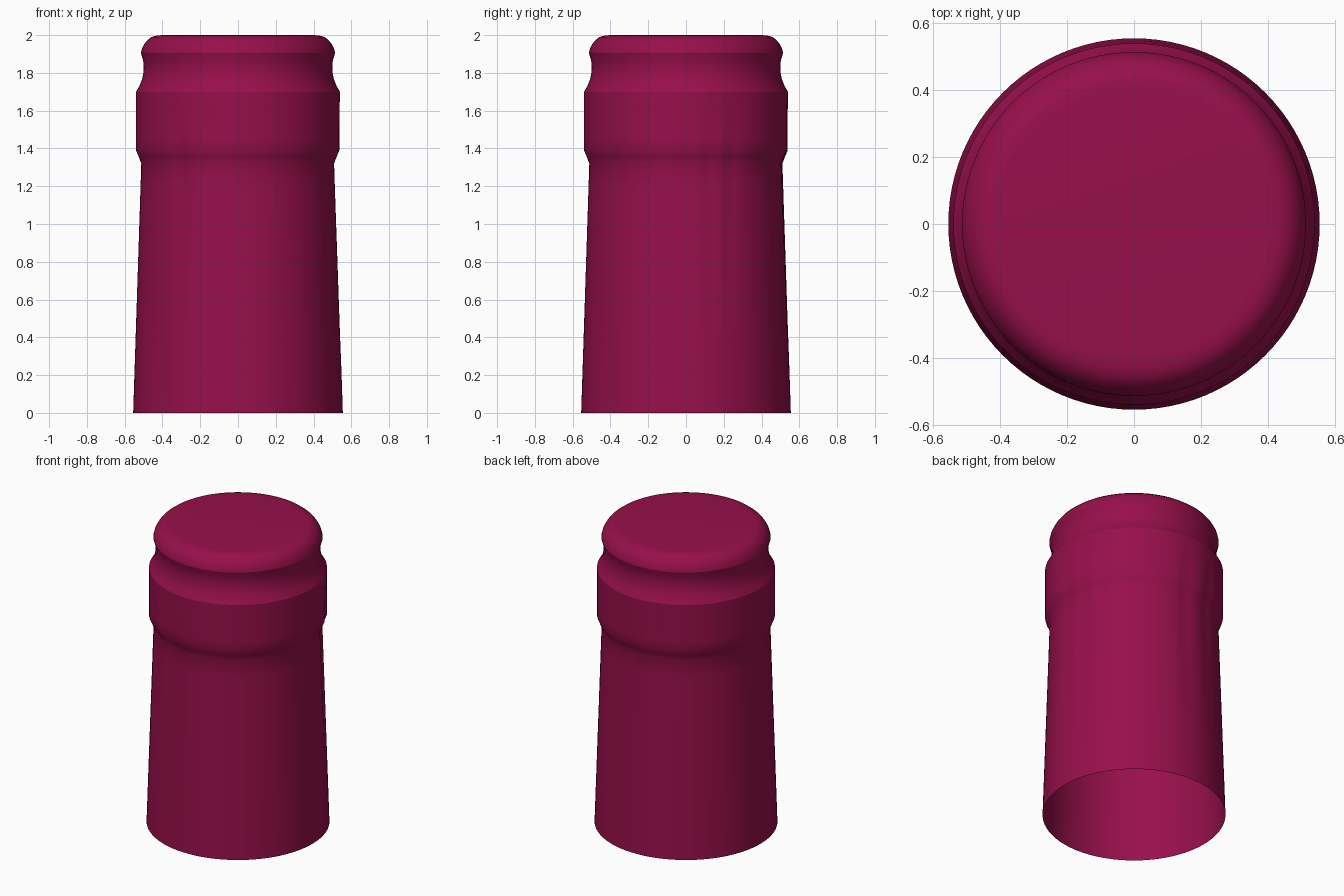
import bpy, bmesh, math

if "Cube" in bpy.data.objects:
    bpy.data.objects.remove(bpy.data.objects["Cube"])

SEG = 96

# Outline (radius, height) of the thin foil sleeve, open at the bottom
skirt = [(0.555 - 0.043 * i / 12, 1.32 * i / 12) for i in range(13)]
band = [(0.524, 1.352), (0.54, 1.39), (0.54, 1.45), (0.54, 1.51),
        (0.54, 1.57), (0.54, 1.63), (0.54, 1.70)]
neck = [(0.522, 1.73), (0.508, 1.765), (0.501, 1.80), (0.499, 1.83),
        (0.502, 1.865), (0.514, 1.905)]
cap = [(0.508, 1.93), (0.497, 1.952), (0.48, 1.973), (0.458, 1.99),
       (0.43, 1.998), (0.40, 2.0)]
profile = skirt + band + neck + cap
sharp_heights = (1.70, 1.905)

# Pressed folds: azimuth in degrees, width, depth
folds = [(0, 3.5, .007), (14, 4, .009), (27, 4, .008), (87, 4, .008),
         (108, 4, .008), (234, 5, .009), (254, 5, .006)]


def fold_offset(az, z):
    """Radial change from the folds, fading at the hem and the neck."""
    fade = min(1, max(0, (z - 0.2) / 1.0)) * min(1, max(0, (1.68 - z) / 0.2))
    total = 0
    for a, w, d in folds:
        delta = (az - a + 180) % 360 - 180
        total -= d * math.exp(-(delta / w) ** 2)
    return total * fade


bm = bmesh.new()
rings = []
for r, z in profile:
    ring = []
    for i in range(SEG):
        az = 360 * i / SEG
        rr = r + fold_offset(az, z)
        t = math.radians(az)
        ring.append(bm.verts.new((rr * math.cos(t), rr * math.sin(t), z)))
    rings.append(ring)
for lo, hi in zip(rings, rings[1:]):
    for i in range(SEG):
        j = (i + 1) % SEG
        bm.faces.new((lo[i], lo[j], hi[j], hi[i]))

# Flat top disc
bm.faces.new(rings[-1])
for f in bm.faces:
    f.smooth = True

# Crisp creases above the band and under the cap
for e in bm.edges:
    if any(all(abs(v.co.z - h) < 1e-4 for v in e.verts) for h in sharp_heights):
        e.smooth = False

mesh = bpy.data.meshes.new("foil_sleeve")
bm.to_mesh(mesh)
bm.free()
sleeve = bpy.data.objects.new("foil_sleeve", mesh)
bpy.context.collection.objects.link(sleeve)

mat = bpy.data.materials.new("burgundy foil")
mat.diffuse_color = (0.31, 0.005, 0.07, 1)
mat.use_nodes = True
mat.node_tree.nodes["Principled BSDF"].inputs["Base Color"].default_value = mat.diffuse_color
mesh.materials.append(mat)
